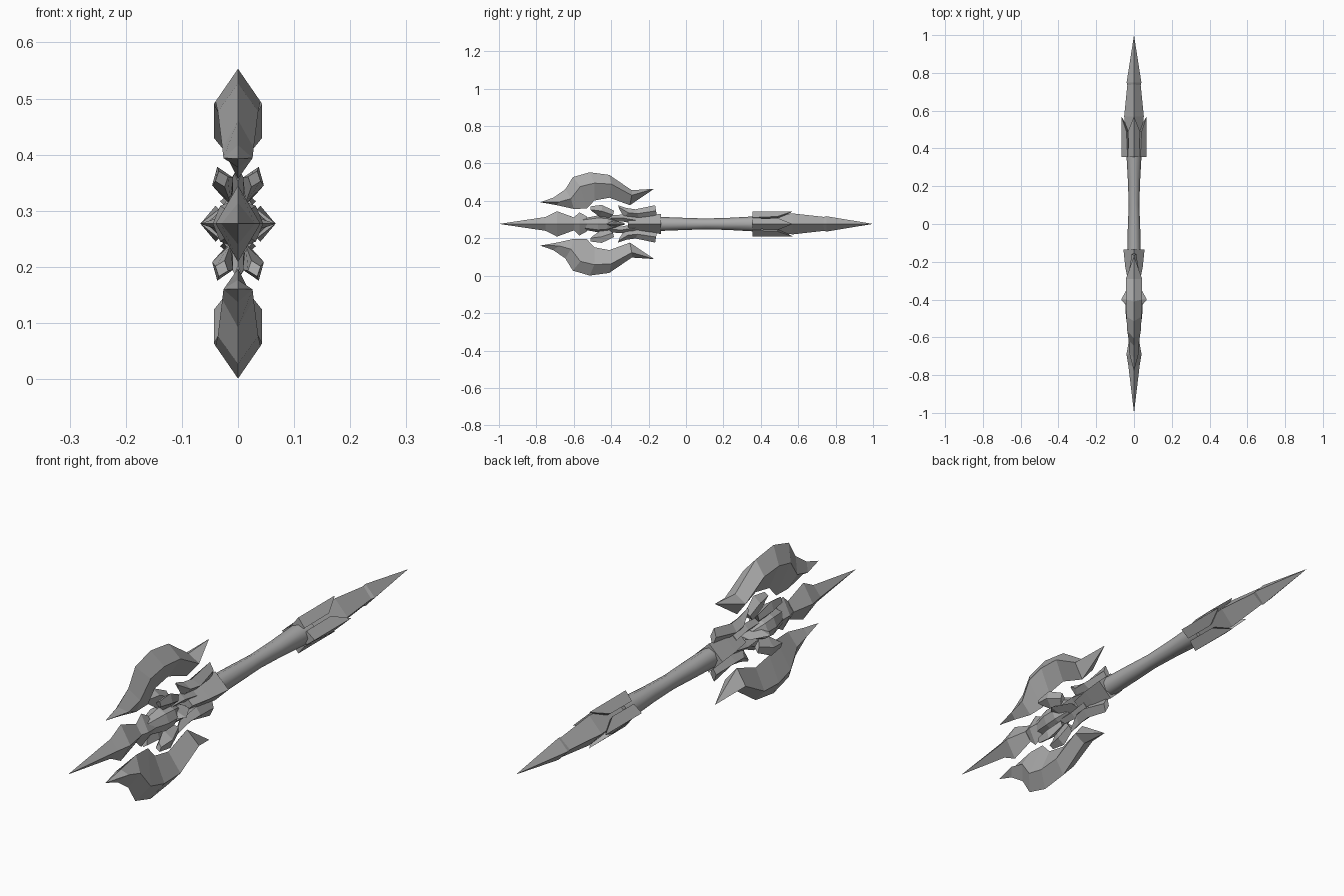
import bpy, bmesh
from math import cos, sin, pi, radians
from mathutils import Matrix, Vector

cube = bpy.data.objects.get("Cube")
if cube:
    bpy.data.objects.remove(cube)

AXIS = 0.277   # height of the long axis

steel = bpy.data.materials.new("grey steel")
steel.use_nodes = True
steel.diffuse_color = (0.4, 0.4, 0.4, 1)
steel.node_tree.nodes["Principled BSDF"].inputs["Base Color"].default_value = (0.4, 0.4, 0.4, 1)


def loft(name, rings, turn=0, smooth=False):
    """Skin a row of equal rings, cap the ends and turn the part about the long axis."""
    bm = bmesh.new()
    rows = [[bm.verts.new(p) for p in ring] for ring in rings]
    n = len(rows[0])
    for a, b in zip(rows, rows[1:]):
        for i in range(n):
            j = (i + 1) % n
            bm.faces.new((a[i], a[j], b[j], b[i]))
    bm.faces.new(rows[0][::-1])
    bm.faces.new(rows[-1])
    bmesh.ops.remove_doubles(bm, verts=bm.verts, dist=0.0005)
    bmesh.ops.recalc_face_normals(bm, faces=bm.faces)
    bm.transform(Matrix.Translation((0, 0, AXIS)) @ Matrix.Rotation(radians(turn), 4, 'Y'))
    mesh = bpy.data.meshes.new(name)
    bm.to_mesh(mesh)
    bm.free()
    mesh.materials.append(steel)
    obj = bpy.data.objects.new(name, mesh)
    bpy.context.collection.objects.link(obj)
    if smooth:
        bpy.ops.object.select_all(action='DESELECT')
        bpy.context.view_layer.objects.active = obj
        obj.select_set(True)
        bpy.ops.object.shade_smooth_by_angle(angle=radians(50))
    return obj


def shaft(name, profile, sides=4, smooth=False):
    """Part along the axis; profile rows are y, half width, half height."""
    loft(name, [[(rx * cos(2 * pi * i / sides), y, rz * sin(2 * pi * i / sides))
                 for i in range(sides)] for y, rx, rz in profile], smooth=smooth)


def blade(name, rows, turn=0):
    """Diamond-section blade; rows are y and z of outer edge, ridge and inner edge, half width."""
    loft(name, [[(0, yo, zo), (w, yr, zr), (0, yi, zi), (-w, yr, zr)]
                for yo, zo, yr, zr, yi, zi, w in rows], turn)


# Spear point, neck and core
shaft("spear_point", [(-1, 0, 0), (-.75, .03, .037), (-.69, .04, .068), (-.6, .024, .035)])
shaft("neck", [(-.61, .02, .025), (-.57, .03, .062), (-.53, .03, .04)])
shaft("core", [(-.55, .022, .03), (-.47, .045, .045), (-.42, .045, .04), (-.37, .02, .018)], 8)
shaft("side_spikes", [(-.48, 0, 0), (-.4, .068, .022), (-.33, .03, .005)])

# Handle, collar and tail
shaft("collar", [(-.31, .03, .03), (-.23, .046, .04), (-.135, .056, .054)])
shaft("handle", [(-.15, .035, .038), (-.02, .033, .033), (.1, .028, .029),
                 (.22, .032, .032), (.4, .042, .042)], 8, True)
shaft("tail", [(.36, .035, .035), (.57, .052, .056), (.74, .035, .037)])
shaft("tail_spike", [(.735, .036, .036), (.75, .039, .041), (1, 0, 0)])

# Crescent blades, prongs and petals, above and below the axis
for side, turn in (("upper", 0), ("lower", 180)):
    blade(side + "_blade", [
        (-.78, .116, -.78, .116, -.78, .116, 0),
        (-.71, .14, -.68, .117, -.69, .1, .026),
        (-.645, .185, -.615, .135, -.6, .08, .028),
        (-.605, .25, -.565, .2, -.53, .082, .036),
        (-.515, .276, -.49, .218, -.49, .125, .04),
        (-.41, .262, -.4, .213, -.41, .14, .043),
        (-.29, .18, -.29, .153, -.3, .1, .043),
        (-.17, .188, -.17, .188, -.17, .188, 0)], turn)
    blade(side + "_prong", [
        (-.365, .1, -.36, .09, -.355, .075, .006),
        (-.32, .085, -.31, .06, -.33, .035, .022),
        (-.27, .078, -.26, .055, -.25, .03, .028),
        (-.165, .1, -.16, .07, -.155, .04, .012)], turn)
    # arm bridging the open gap behind the core
    blade(side + "_arm", [
        (-.41, .045, -.41, .03, -.41, .012, .015),
        (-.34, .05, -.34, .032, -.34, .013, .02),
        (-.27, .04, -.27, .02, -.27, 0, .02)], turn)
    for lean in (-20, 20):
        blade(side + "_petal", [
            (-.51, .1, -.51, .085, -.5, .07, .012),
            (-.45, .108, -.45, .08, -.46, .04, .02),
            (-.385, .075, -.39, .055, -.41, .035, .01)], turn + lean)

# Four tent-shaped fins around the tail
for name, turn in (("top", 0), ("left", 90), ("bottom", 180), ("right", 270)):
    loft(name + "_fin", [[(0, y, .067), (w, y + shift, r), (0, y + shift, .02), (-w, y + shift, r)]
                         for y, shift, w, r in ((.355, 0, .026, .034), (.57, -.08, .032, .04))], turn)
